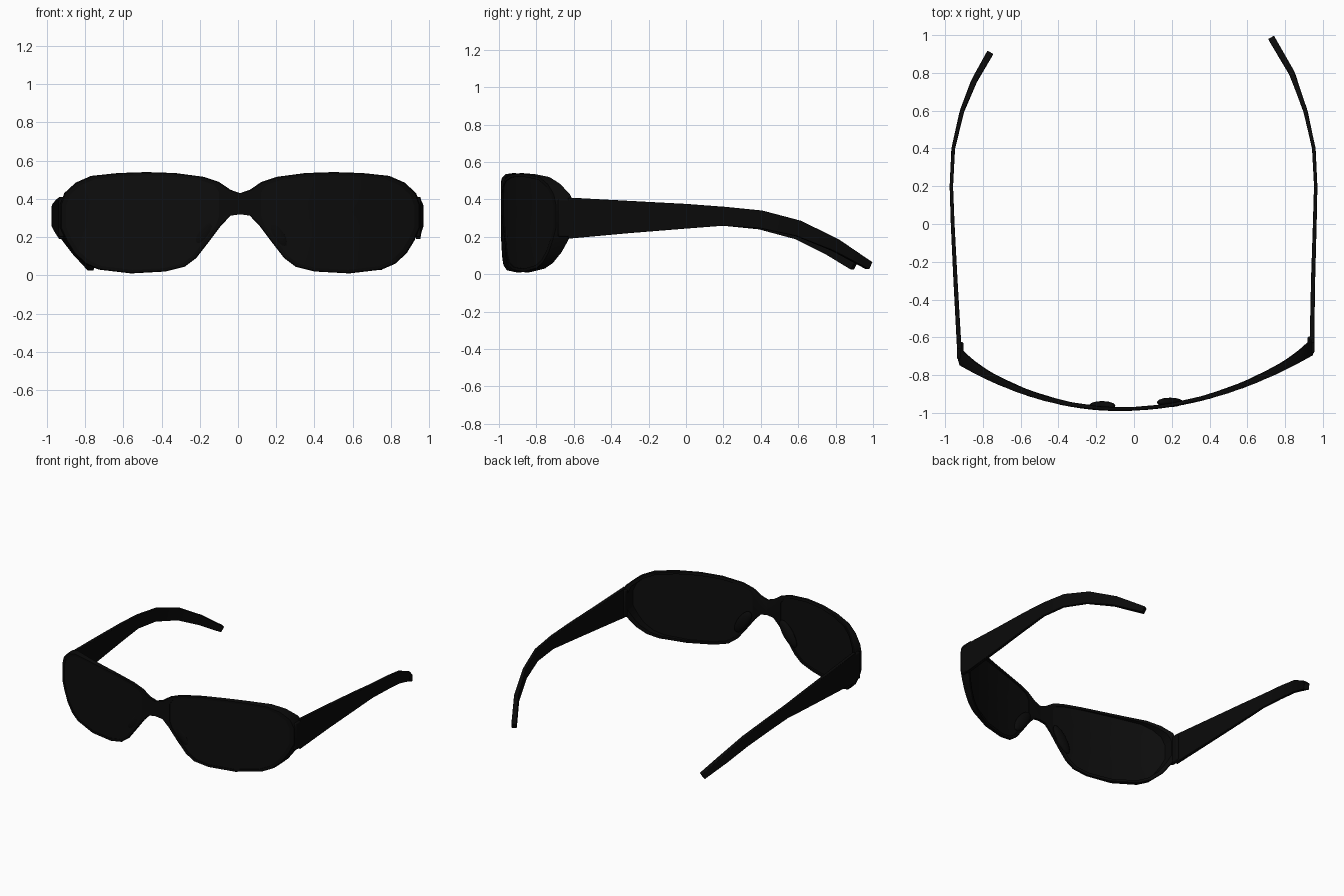
import bpy, bmesh, math
from mathutils import Vector

default = bpy.data.objects.get("Cube")
if default:
    bpy.data.objects.remove(default, do_unlink=True)


def make_material(name, value):
    mat = bpy.data.materials.new(name)
    mat.use_nodes = True
    colour = (value, value, value, 1)
    mat.diffuse_color = colour
    mat.node_tree.nodes["Principled BSDF"].inputs["Base Color"].default_value = colour
    return mat


FRAME = make_material("frame black", 0.003)
LENS = make_material("lens black", 0.004)


def finish(name, bm, mat, bevel=0):
    bmesh.ops.recalc_face_normals(bm, faces=bm.faces)
    mesh = bpy.data.meshes.new(name)
    bm.to_mesh(mesh)
    bm.free()
    obj = bpy.data.objects.new(name, mesh)
    bpy.context.collection.objects.link(obj)
    mesh.materials.append(mat)
    if bevel:
        mod = obj.modifiers.new("soft edges", "BEVEL")
        mod.width = bevel
        mod.segments = 2
    bpy.ops.object.select_all(action="DESELECT")
    bpy.context.view_layer.objects.active = obj
    obj.select_set(True)
    bpy.ops.object.shade_smooth_by_angle(angle=math.radians(35))
    return obj


def bridge(bm, a, b):
    n = len(a)
    for i in range(n):
        bm.faces.new((a[i], a[(i + 1) % n], b[(i + 1) % n], b[i]))


# Wraparound curve of the front and the depth of the rim
MIDDLE = 0.0115


def front_y(x):
    d = x + 0.08
    return -0.99 + (0.28 if d > 0 else 0.34) * d * d


def depth(x):
    u = abs(x - MIDDLE) / 0.94
    return 0.02 + 0.035 * u ** 2 + 0.045 * u ** 10


# Half outline of the front, measured from the middle of the bridge
OUTLINE = [(0, .43), (.05, .447), (.11, .488), (.19, .515), (.34, .535), (.49, .54),
           (.64, .535), (.78, .52), (.86, .485), (.92, .43), (.942, .37), (.942, .25),
           (.91, .18), (.87, .115), (.81, .06), (.74, .03), (.57, .01), (.39, .02),
           (.29, .045), (.23, .09), (.16, .18), (.10, .26), (.05, .312), (0, .32)]
CENTRE = (0.49, 0.28)


def scaled(points, s):
    return [(CENTRE[0] + (x - CENTRE[0]) * s, CENTRE[1] + (z - CENTRE[1]) * s)
            for x, z in points]


INNER = [(max(x, 0.11), z) for x, z in scaled(OUTLINE, 0.93)]


def loop(bm, points, side, fraction=0, offset=0):
    ring = []
    for px, z in points:
        x = MIDDLE + side * px
        ring.append(bm.verts.new((x, front_y(x) + depth(x) * fraction + offset, z)))
    return ring


def build_rim(name, side):
    bm = bmesh.new()
    rings = [loop(bm, OUTLINE, side, 0.2), loop(bm, OUTLINE, side, 0.9),
             loop(bm, scaled(OUTLINE, 0.985), side, 1),
             loop(bm, INNER, side, 1), loop(bm, INNER, side, 0),
             loop(bm, scaled(OUTLINE, 0.985), side, 0)]
    # the bridge end stays full width so both halves meet
    for ring in (rings[2], rings[5]):
        for v in (ring[0], ring[-1]):
            v.co.x = MIDDLE
    for a, b in zip(rings, rings[1:] + rings[:1]):
        bridge(bm, a, b)
    return finish(name, bm, FRAME)


def build_lens(name, side):
    bm = bmesh.new()
    edges = []
    for offset in (0.004, 0.014):
        rings = [loop(bm, scaled(INNER, s), side, 0, offset) for s in (1, 0.75, 0.5, 0.25)]
        for a, b in zip(rings, rings[1:]):
            bridge(bm, a, b)
        hub = loop(bm, [CENTRE], side, 0, offset)[0]
        last = rings[-1]
        for i, v in enumerate(last):
            bm.faces.new((v, last[(i + 1) % len(last)], hub))
        edges.append(rings[0])
    bridge(bm, *edges)
    return finish(name, bm, LENS)


def build_pad(name, side):
    bm = bmesh.new()
    bmesh.ops.create_uvsphere(bm, u_segments=16, v_segments=10, radius=1)
    x = MIDDLE + side * 0.18
    for v in bm.verts:
        px, py, pz = v.co
        v.co = (x + px * 0.05 + side * -0.05 * pz,
                front_y(x) + 0.025 + py * 0.025, 0.23 + pz * 0.09)
    return finish(name, bm, FRAME)


# Temple arms: height profile shared, plan path given for each side
HALF = [.11, .086, .066, .051, .048, .043, .034, .022]
THICK = [.012, .011, .01, .009, .009, .011, .015, .018]
ARMS = {
    "left": ([(.942, -.63), (.948, -.3), (.957, 0), (.962, .2), (.952, .4), (.907, .6),
              (.835, .8), (.73, .98)], [.3, .306, .31, .31, .293, .245, .155, .045]),
    "right": ([(-.925, -.66), (-.945, -.3), (-.96, 0), (-.967, .2), (-.957, .4), (-.91, .6),
               (-.845, .76), (-.765, .9)], [.3, .306, .31, .31, .287, .228, .14, .043]),
}


def build_arm(name, plan, heights):
    path = [Vector((x, y, z)) for (x, y), z in zip(plan, heights)]
    bm = bmesh.new()
    rings = []
    for i, p in enumerate(path):
        along = (path[min(i + 1, len(path) - 1)] - path[max(i - 1, 0)]).normalized()
        across = along.cross(Vector((0, 0, 1))).normalized()
        up = across.cross(along)
        if i == 0:
            up = Vector((0, 0, 1))
        rings.append([bm.verts.new(p + across * THICK[i] * a + up * HALF[i] * b)
                      for a, b in ((-1, -1), (1, -1), (1, 1), (-1, 1))])
    for a, b in zip(rings, rings[1:]):
        bridge(bm, a, b)
    bm.faces.new(rings[0])
    bm.faces.new(rings[-1])
    return finish(name, bm, FRAME, 0.003)


def build_hinge(name, start, side):
    bm = bmesh.new()
    bmesh.ops.create_cube(bm, size=1)
    for v in bm.verts:
        x, y, z = v.co
        v.co = (start[0] - side * 0.005 + x * 0.035, start[1] - 0.01 + y * 0.09, 0.3 + z * 0.2)
    return finish(name, bm, FRAME, 0.008)


for label, side in (("left", 1), ("right", -1)):
    plan, heights = ARMS[label]
    build_rim(label + "_rim", side)
    build_lens(label + "_lens", side)
    build_pad(label + "_nose_pad", side)
    build_arm(label + "_temple_arm", plan, heights)
    build_hinge(label + "_hinge", plan[0], side)
